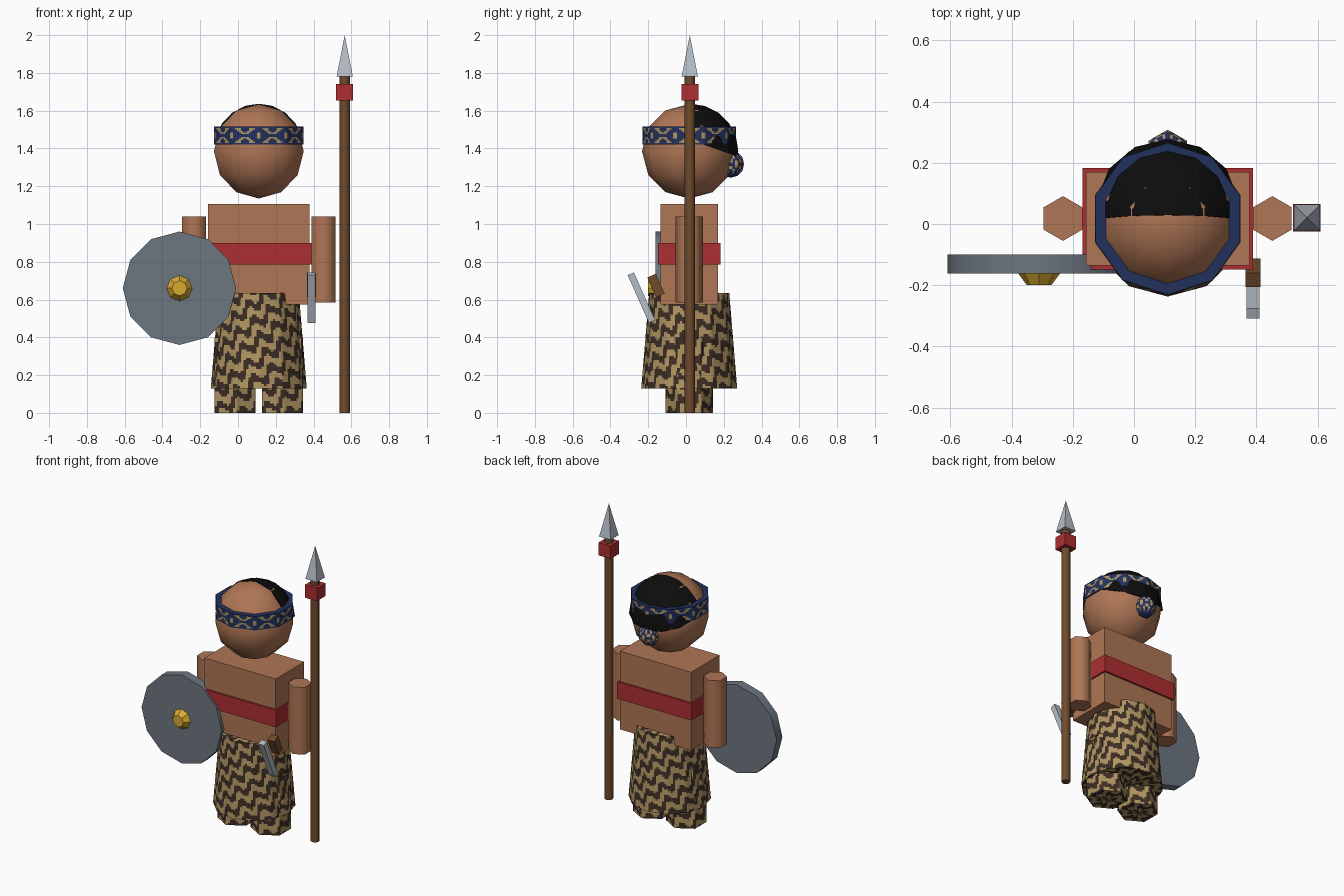
import bpy, bmesh, math
from mathutils import Matrix, Vector

if "Cube" in bpy.data.objects:
    bpy.data.objects.remove(bpy.data.objects["Cube"])

CX, CY = 0.11, 0.017          # body axis


def mat(name, r, g, b):
    m = bpy.data.materials.new(name)
    m.diffuse_color = (r, g, b, 1)
    m.use_nodes = True
    m.node_tree.nodes["Principled BSDF"].inputs["Base Color"].default_value = m.diffuse_color
    return m


SKIN = mat("skin", .43, .18, .09)
RED = mat("red cloth", .42, .028, .032)
STEEL = mat("shield grey", .15, .18, .215)
SILVER = mat("silver", .46, .51, .56)
GOLD = mat("gold", .68, .40, .03)
WOOD = mat("wood brown", .16, .07, .025)
BLACK = mat("hair black", .004, .004, .004)
NAVY = mat("navy cloth", .016, .03, .11)
TAN = mat("tan cloth", .44, .30, .12)
DARK = mat("dark brown cloth", .045, .026, .018)


def finish(name, bm, mats, smooth=0, loc=(0, 0, 0), rot_x=0.0):
    bmesh.ops.remove_doubles(bm, verts=bm.verts, dist=1e-5)
    bmesh.ops.recalc_face_normals(bm, faces=bm.faces)
    me = bpy.data.meshes.new(name)
    bm.to_mesh(me)
    bm.free()
    for m in mats:
        me.materials.append(m)
    if smooth:
        me.shade_smooth()
        me.set_sharp_from_angle(angle=math.radians(smooth))
    ob = bpy.data.objects.new(name, me)
    ob.location = loc
    ob.rotation_euler = (rot_x, 0, 0)
    bpy.context.collection.objects.link(ob)
    return ob


def lathe(name, n, profile, mats, loc, smooth=0, rot_x=0.0, cols=1, step=None, rule=None):
    """n-sided solid from (radius, z) points; rule(turn, length, z) picks the colour."""
    rows = []                              # (radius, z, length along profile)
    s = 0.0
    for (r0, z0), (r1, z1) in zip(profile, profile[1:]):
        d = math.hypot(r1 - r0, z1 - z0)
        k = max(1, round(d / step)) if step else 1
        rows += [(r0 + (r1 - r0) * i / k, z0 + (z1 - z0) * i / k, s + d * i / k) for i in range(k)]
        s += d
    rows.append((*profile[-1], s))
    corner = [Vector((math.sin(2 * math.pi * i / n), -math.cos(2 * math.pi * i / n), 0))
              for i in range(n + 1)]
    ring = [corner[i // cols].lerp(corner[min(i // cols + 1, n)], (i % cols) / cols)
            for i in range(n * cols)]
    bm = bmesh.new()
    grid = [[bm.verts.new((p.x * r, p.y * r, z)) for p in ring] for r, z, _ in rows]
    N = len(ring)
    for j in range(len(rows) - 1):
        for i in range(N):
            k = (i + 1) % N
            f = bm.faces.new((grid[j][i], grid[j][k], grid[j + 1][k], grid[j + 1][i]))
            if rule:
                f.material_index = rule((i + .5) / N, (rows[j][2] + rows[j + 1][2]) / 2,
                                        (rows[j][1] + rows[j + 1][1]) / 2)
    for row, (r, _, _) in ((grid[0], rows[0]), (grid[-1], rows[-1])):
        if r > 1e-4:
            bm.faces.new(row)
    return finish(name, bm, mats, smooth, loc, rot_x)


def ball(r, rings):
    return [(r * math.sin(math.pi * i / rings), -r * math.cos(math.pi * i / rings))
            for i in range(rings + 1)]


def box(name, size, loc, m, rot_x=0.0):
    bm = bmesh.new()
    bmesh.ops.create_cube(bm, size=1, matrix=Matrix.Diagonal((*size, 1)))
    return finish(name, bm, [m], 0, loc, rot_x)


# Cloth patterns
def waves(slope, ripples):
    def rule(t, s, z):
        p = s / .105 - slope * t + .3 * math.sin(2 * math.pi * (ripples * t + s / .3))
        return int(p % 1 < .5)
    return rule


def crosses(count, z0, half):
    def rule(t, s, z):
        u = abs((t * count) % 1 * 2 - 1) * 1.5
        v = abs(z - z0) / half
        arms = abs(u - v) < .24 and .2 < v < .85
        spots = u > 1.2 and v < .3
        return int(arms or spots)
    return rule


# Torso and belt
box("torso", (.535, .305, .53), (CX, CY, .84), SKIN)
box("belt", (.556, .332, .115), (CX, CY, .843), RED)

# Arms and legs
for side, sx in (("right", -1), ("left", 1)):
    lathe(side + "_arm", 6, [(.073, .585), (.073, 1.04)], [SKIN], (CX + sx * .342, .018, 0), 65)
    lathe(side + "_leg", 6, [(.01, 0), (.125, 0), (.125, .4)], [DARK, TAN],
          (CX + sx * .125, CY, 0), 65, cols=10, step=.0125, rule=waves(4, 6))

# Skirt
lathe("skirt", 12, [(.01, .13), (.254, .13), (.212, .635), (.01, .635)], [DARK, TAN],
      (CX, CY, 0), 40, cols=9, step=.0115, rule=waves(9, 13))

# Head
lathe("head", 10, ball(.25, 6), [SKIN], (CX, CY, 1.385), 65)

# Hair cap, trimmed along the forehead and nape
hair = lathe("hair", 14, ball(.256, 10), [BLACK], (CX, CY + .004, 1.385), 50)
bm = bmesh.new()
bm.from_mesh(hair.data)
bmesh.ops.scale(bm, vec=(.96, 1, .985), verts=bm.verts)
for co, no in (((0, -.012, 0), (0, 1, -.08)), ((0, 0, .06), (0, .35, 1))):
    cut = bmesh.ops.bisect_plane(bm, geom=bm.verts[:] + bm.edges[:] + bm.faces[:],
                                 plane_co=co, plane_no=no, clear_inner=True)
    edges = [e for e in cut["geom_cut"] if isinstance(e, bmesh.types.BMEdge)]
    bmesh.ops.holes_fill(bm, edges=edges, sides=0)
bm.to_mesh(hair.data)
bm.free()
hair.data.set_sharp_from_angle(angle=math.radians(50))

# Headband and its knot
lathe("headband", 10, [(.2, 1.42), (.248, 1.42), (.248, 1.515), (.2, 1.515)], [NAVY, TAN],
      (CX, CY, 0), 40, cols=14, step=.008, rule=crosses(10, 1.4675, .0475))
lathe("headband_knot", 6, ball(.072, 6), [NAVY, TAN], (CX, .236, 1.317), 65,
      cols=6, step=.009, rule=crosses(6, 0, .06))

# Shield with boss
lathe("shield", 12, [(.30, .10), (.30, .162)], [STEEL], (-.31, 0, .66), 40, rot_x=math.pi / 2)
lathe("shield_boss", 8, [(.073, .155), (.04, .20)], [GOLD], (-.31, 0, .66), 0,
      rot_x=math.pi / 2)

# Spear
SX, SY = .565, .02
lathe("spear_shaft", 8, [(.028, 0), (.028, 1.79)], [WOOD], (SX, SY, 0), 50)
box("spear_wrap", (.09, .09, .088), (SX, SY, 1.697), RED)
bm = bmesh.new()
bmesh.ops.create_cone(bm, cap_ends=True, segments=4, radius1=.061, radius2=0, depth=.22,
                      matrix=Matrix.Rotation(math.pi / 4, 4, 'Z'))
tip = finish("spear_tip", bm, [SILVER], 0, (SX, SY, 1.89))
if abs(max(v.co.x for v in tip.data.vertices) - .061) < .002:   # keep sides square to the axes
    tip.rotation_euler.z = math.pi / 4

# Dagger
TILT = math.radians(24)
box("dagger_blade", (.042, .036, .277), (.389, -.236, .61), SILVER, TILT)
box("dagger_handle", (.05, .05, .115), (.389, -.159, .674), WOOD, TILT)
